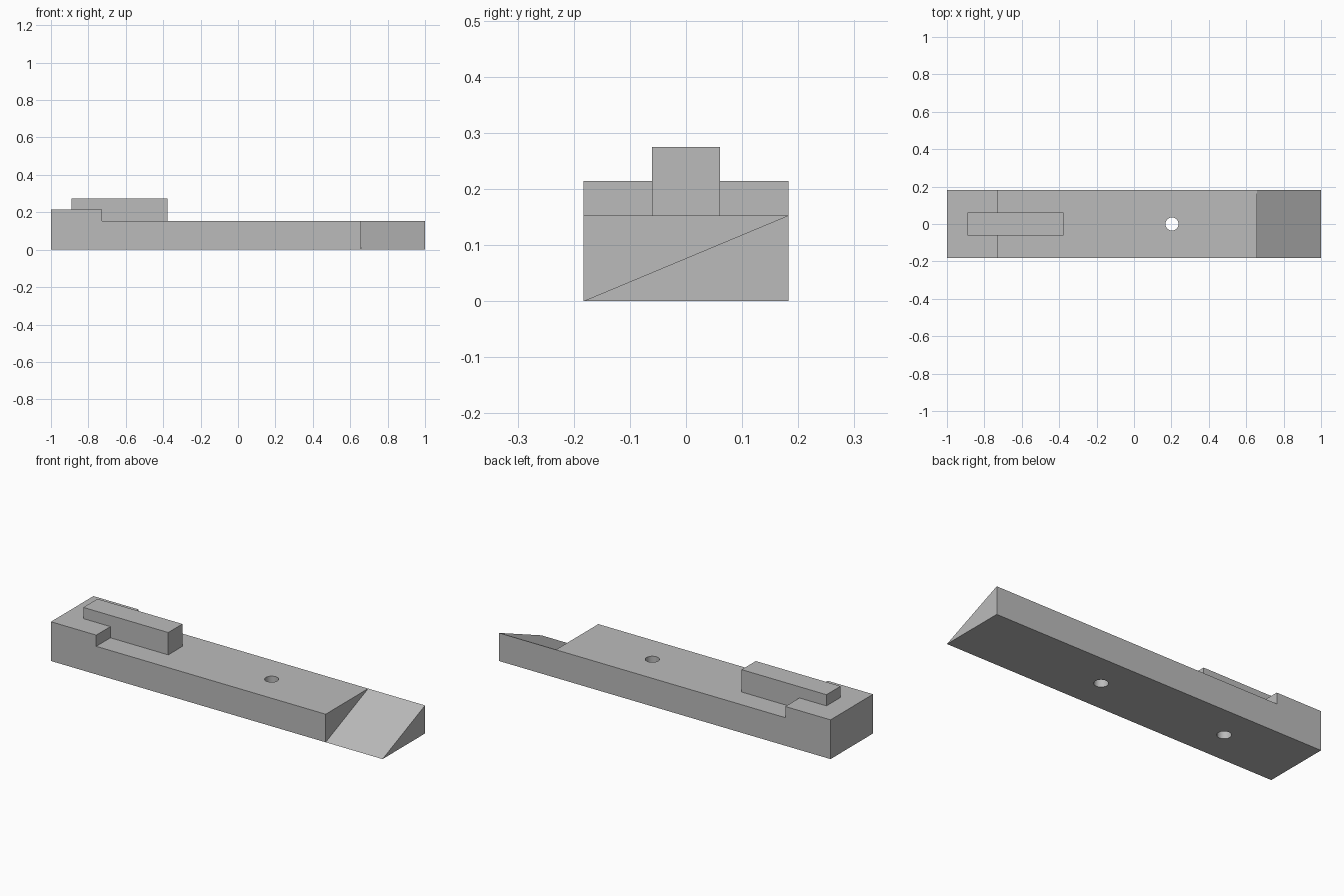
import bpy
import bmesh
import math

cube = bpy.data.objects.get("Cube")
if cube:
    bpy.data.objects.remove(cube, do_unlink=True)

HALF_W = 0.183   # half the bar's width
BAR_H = 0.153    # height of the low part of the bar
KEY_X = (-0.89, -0.378)
KEY_HALF_W = 0.061
HOLE_R = 0.035

grey = bpy.data.materials.new("plain_grey")
grey.use_nodes = True
colour = (0.5, 0.5, 0.5, 1)
grey.diffuse_color = colour
grey.node_tree.nodes["Principled BSDF"].inputs["Base Color"].default_value = colour


def prism(name, points, offset):
    """Extrude a flat outline of 3D points along an offset."""
    bm = bmesh.new()
    face = bm.faces.new([bm.verts.new(p) for p in points])
    new = bmesh.ops.extrude_face_region(bm, geom=[face])["geom"]
    bmesh.ops.translate(bm, vec=offset,
                        verts=[g for g in new if isinstance(g, bmesh.types.BMVert)])
    bmesh.ops.recalc_face_normals(bm, faces=bm.faces)
    mesh = bpy.data.meshes.new(name)
    bm.to_mesh(mesh)
    bm.free()
    mesh.materials.append(grey)
    obj = bpy.data.objects.new(name, mesh)
    bpy.context.collection.objects.link(obj)
    return obj


def side_prism(name, outline, half_width):
    """Extrude an x-z outline evenly to both sides."""
    return prism(name, [(x, -half_width, z) for x, z in outline],
                 (0, 2 * half_width, 0))


def box_outline(x0, x1, z0, z1):
    return [(x0, z0), (x1, z0), (x1, z1), (x0, z1)]


def cut(target, cutter):
    cutter.hide_render = True
    mod = target.modifiers.new("cut", "BOOLEAN")
    mod.operation = "DIFFERENCE"
    mod.solver = "EXACT"
    mod.object = cutter
    bpy.context.view_layer.objects.active = target
    bpy.ops.object.modifier_apply(modifier=mod.name)
    bpy.data.objects.remove(cutter, do_unlink=True)


# Bar with a raised heel at one end
bar = side_prism("bar", [(-1, 0), (1, 0), (1, BAR_H), (-0.727, BAR_H),
                         (-0.727, 0.214), (-1, 0.214)], HALF_W)

# Slot in the heel that holds the key
cut(bar, side_prism("slot_cutter", box_outline(KEY_X[0], -0.7, BAR_H, 0.3), KEY_HALF_W))

# Sideways bevel at the tip: from the front lower edge to the back upper edge
slope = BAR_H / (2 * HALF_W)
near, far = -HALF_W - 0.1, HALF_W + 0.1
cut(bar, prism("tip_cutter",
               [(0.657, near, -0.1 * slope), (0.657, far, BAR_H + 0.1 * slope),
                (0.657, far, 0.4), (0.657, near, 0.4)], (0.5, 0, 0)))

# Round holes: one open, one closed off by the key
for hole_x in (0.203, -0.556):
    ring = [(hole_x + HOLE_R * math.cos(a), HOLE_R * math.sin(a), -0.1)
            for a in (math.tau * i / 32 for i in range(32))]
    cut(bar, prism("hole_cutter", ring, (0, 0, 0.35)))

# Key block
key = side_prism("key", box_outline(*KEY_X, BAR_H, 0.275), KEY_HALF_W)

bpy.ops.object.select_all(action="DESELECT")
bar.select_set(True)
bpy.context.view_layer.objects.active = bar
bpy.ops.object.shade_smooth_by_angle(angle=math.radians(20))
